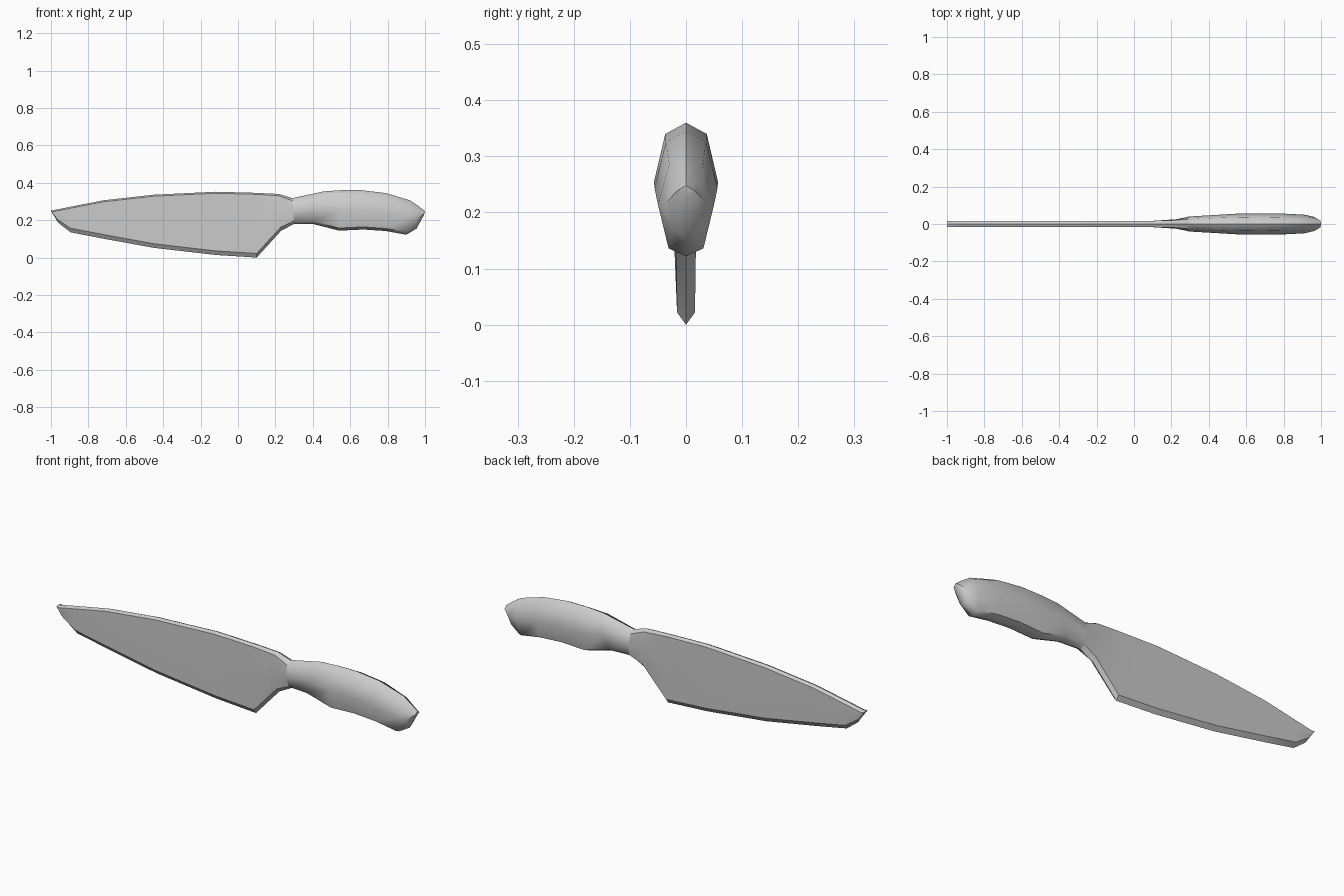
import bpy, bmesh, math
from mathutils import Vector

# Stations: top x, top z, bottom x, bottom z, upper / middle / lower half width,
# upper and lower bevel height
BLADE = [
    (-1.00, .250, -.998, .246, .017, .017, .016, .008, .022),
    (-.985, .254, -.96, .185, .017, .017, .016, .008, .022),
    (-.90, .271, -.895, .135, .017, .017, .016, .008, .022),
    (-.72, .306, -.73, .103, .017, .017, .016, .008, .022),
    (-.45, .336, -.45, .052, .017, .017, .016, .008, .022),
    (-.12, .352, -.12, .014, .017, .017, .016, .008, .022),
    (.10, .346, .10, .000, .017, .017, .016, .008, .022),
    (.22, .340, .23, .143, .020, .025, .018, .010, .020),
    (.29, .318, .30, .180, .026, .040, .024, .015, .015),
]
HANDLE = [
    BLADE[-1],
    (.46, .354, .40, .180, .033, .048, .030, .018, .014),
    (.55, .360, .54, .144, .036, .055, .034, .020, .014),
    (.66, .360, .67, .150, .037, .057, .035, .020, .014),
    (.79, .345, .79, .142, .036, .056, .035, .020, .014),
    (.92, .306, .90, .122, .030, .050, .031, .020, .014),
    (.97, .272, .955, .155, .022, .038, .022, .018, .016),
    (1.00, .248, .993, .225, .010, .018, .010, .006, .006),
]


def ring(s):
    """Eight-sided section running from the top point round to the bottom and back."""
    top, bot = Vector((s[0], 0, s[1])), Vector((s[2], 0, s[3]))
    h = (top - bot).length
    upper, lower = min(s[7] / h, .3), 1 - min(s[8] / h, .3)
    side = [(upper, s[4]), (.5, s[5]), (lower, s[6])]
    prof = [(0, 0)] + side + [(1, 0)] + [(t, -w) for t, w in reversed(side)]
    return [top.lerp(bot, t) + Vector((0, w, 0)) for t, w in prof]


def loft(name, stations, cap_first, angle):
    bm = bmesh.new()
    rings = [[bm.verts.new(p) for p in ring(s)] for s in stations]
    for a, b in zip(rings, rings[1:]):
        for i in range(8):
            j = (i + 1) % 8
            bm.faces.new((a[i], a[j], b[j], b[i]))
    bm.faces.new(rings[0] if cap_first else rings[-1])
    bmesh.ops.recalc_face_normals(bm, faces=bm.faces)
    # an open shell can come out inverted: check against its widest side
    f = max(bm.faces, key=lambda f: f.calc_center_median().y)
    if f.normal.y < 0:
        bmesh.ops.reverse_faces(bm, faces=bm.faces)
    mesh = bpy.data.meshes.new(name)
    bm.to_mesh(mesh)
    bm.free()
    obj = bpy.data.objects.new(name, mesh)
    bpy.context.collection.objects.link(obj)
    bpy.ops.object.select_all(action='DESELECT')
    obj.select_set(True)
    bpy.context.view_layer.objects.active = obj
    bpy.ops.object.shade_smooth_by_angle(angle=math.radians(angle))


# Flat blade with bevelled edges, flaring into the neck
loft("blade", BLADE, True, 25)
# Smooth curved grip, meeting the blade at the neck
loft("handle", HANDLE, False, 50)
